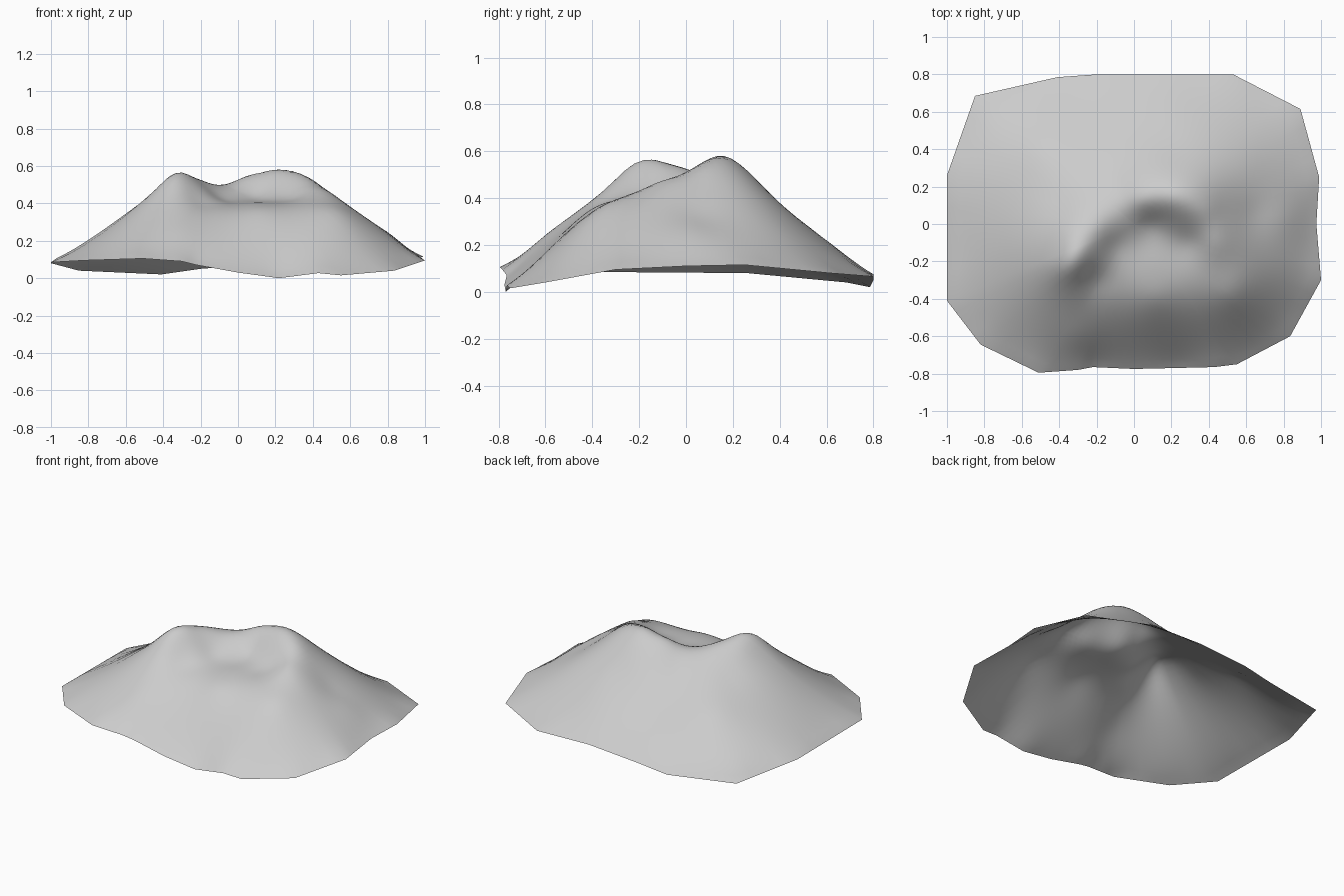
import bpy
import bmesh
import math
from mathutils import Vector

cube = bpy.data.objects.get("Cube")
if cube:
    bpy.data.objects.remove(cube, do_unlink=True)

SOFTNESS = 0.07     # rounding radius of the crests
RINGS = 32          # rings between the middle and the rim
RIM_CUTS = 4        # cuts along each straight rim edge


def points(rows):
    return [Vector(row) for row in rows]


# Ragged bottom edge, counter-clockwise from the east side
rim = points([
    (.975, 0, .11), (.99, .25, .115), (.89, .615, .08), (.53, .8, .065),
    (.15, .8, .075), (-.2, .8, .05), (-.41, .785, .02), (-.85, .685, .04),
    (-1, .26, .08), (-1, -.41, .085), (-.82, -.645, .095), (-.51, -.795, .105),
    (-.3, -.78, .09), (-.22, -.765, .07), (0, -.775, .03), (.22, -.77, 0),
    (.43, -.765, .027), (.55, -.75, .015), (.835, -.6, .04), (1, -.3, .095),
])

# Curved summit crest: west peak, saddle, east peak, then the south-east spur
crest = points([
    (-.4, -.32, .45), (-.35, -.23, .54), (-.31, -.15, .565), (-.2, -.02, .525),
    (-.08, .08, .5), (.05, .13, .545), (.2, .15, .58), (.3, .13, .57),
    (.39, .07, .53), (.43, -.1, .475), (.46, -.25, .41), (.53, -.37, .35),
    (.62, -.43, .26),
])

# Hollow enclosed by the crest
hollow = points([
    (-.22, -.3, .42), (-.1, -.12, .435), (.1, 0, .45), (.1, -.2, .405),
    (.3, -.1, .435), (.35, -.37, .36), (.12, -.4, .355), (-.12, -.38, .36),
])

# Long outer slopes
slopes = points([
    (-.33, -.39, .4), (-.53, -.3, .375), (-.42, -.15, .49), (-.65, .05, .29),
    (-.4, .1, .41), (-.48, .39, .28), (-.1, .25, .43), (-.1, .48, .27),
    (.2, .29, .49), (.2, .4, .38), (.2, .6, .22), (.45, .4, .34),
    (.6, .33, .31), (.47, .09, .47), (.64, .05, .335), (.8, .02, .245),
    (.77, -.25, .245), (.45, -.58, .18), (.1, -.6, .175), (-.3, -.6, .24),
])


def kernel(a, b):
    return math.sqrt((a.x - b.x) ** 2 + (a.y - b.y) ** 2 + SOFTNESS ** 2)


def solve(matrix, values):
    """Gaussian elimination with row pivoting."""
    rows = [row + [value] for row, value in zip(matrix, values)]
    size = len(rows)
    for col in range(size):
        pivot = max(range(col, size), key=lambda r: abs(rows[r][col]))
        rows[col], rows[pivot] = rows[pivot], rows[col]
        for r in range(col + 1, size):
            factor = rows[r][col] / rows[col][col]
            for c in range(col, size + 1):
                rows[r][c] -= factor * rows[col][c]
    result = [0.0] * size
    for r in reversed(range(size)):
        known = sum(rows[r][c] * result[c] for c in range(r + 1, size))
        result[r] = (rows[r][size] - known) / rows[r][r]
    return result


# Smooth height surface through all the control points
following = rim[1:] + rim[:1]
middles = [(a + b) / 2 for a, b in zip(rim, following) if (a - b).length > 0.2]
controls = rim + middles + crest + hollow + slopes
weights = solve([[kernel(a, b) for b in controls] for a in controls],
                [p.z for p in controls])


def height(spot):
    return sum(w * kernel(spot, p) for w, p in zip(weights, controls))


# Terrain sheet: rings shrinking from the rim to the middle
edge = [a.lerp(b, i / RIM_CUTS)
        for a, b in zip(rim, following) for i in range(RIM_CUTS)]
bm = bmesh.new()
rings = []
for step in range(1, RINGS + 1):
    ring = []
    for point in edge:
        spot = point * (step / RINGS)
        spot.z = point.z if step == RINGS else height(spot)
        ring.append(bm.verts.new(spot))
    rings.append(ring)
middle = bm.verts.new((0, 0, height(Vector())))
count = len(edge)
for i in range(count):
    j = (i + 1) % count
    bm.faces.new((middle, rings[0][i], rings[0][j]))
    for inner, outer in zip(rings, rings[1:]):
        bm.faces.new((inner[i], outer[i], outer[j], inner[j]))

mesh = bpy.data.meshes.new("mountain")
bm.to_mesh(mesh)
bm.free()
mountain = bpy.data.objects.new("mountain", mesh)
bpy.context.collection.objects.link(mountain)

# Plain grey rock
rock = bpy.data.materials.new("grey rock")
rock.use_nodes = True
color = (0.6, 0.6, 0.6, 1)
rock.diffuse_color = color
rock.node_tree.nodes["Principled BSDF"].inputs["Base Color"].default_value = color
mesh.materials.append(rock)

# Smooth shading
bpy.context.view_layer.objects.active = mountain
mountain.select_set(True)
bpy.ops.object.shade_smooth_by_angle(angle=math.radians(60))
